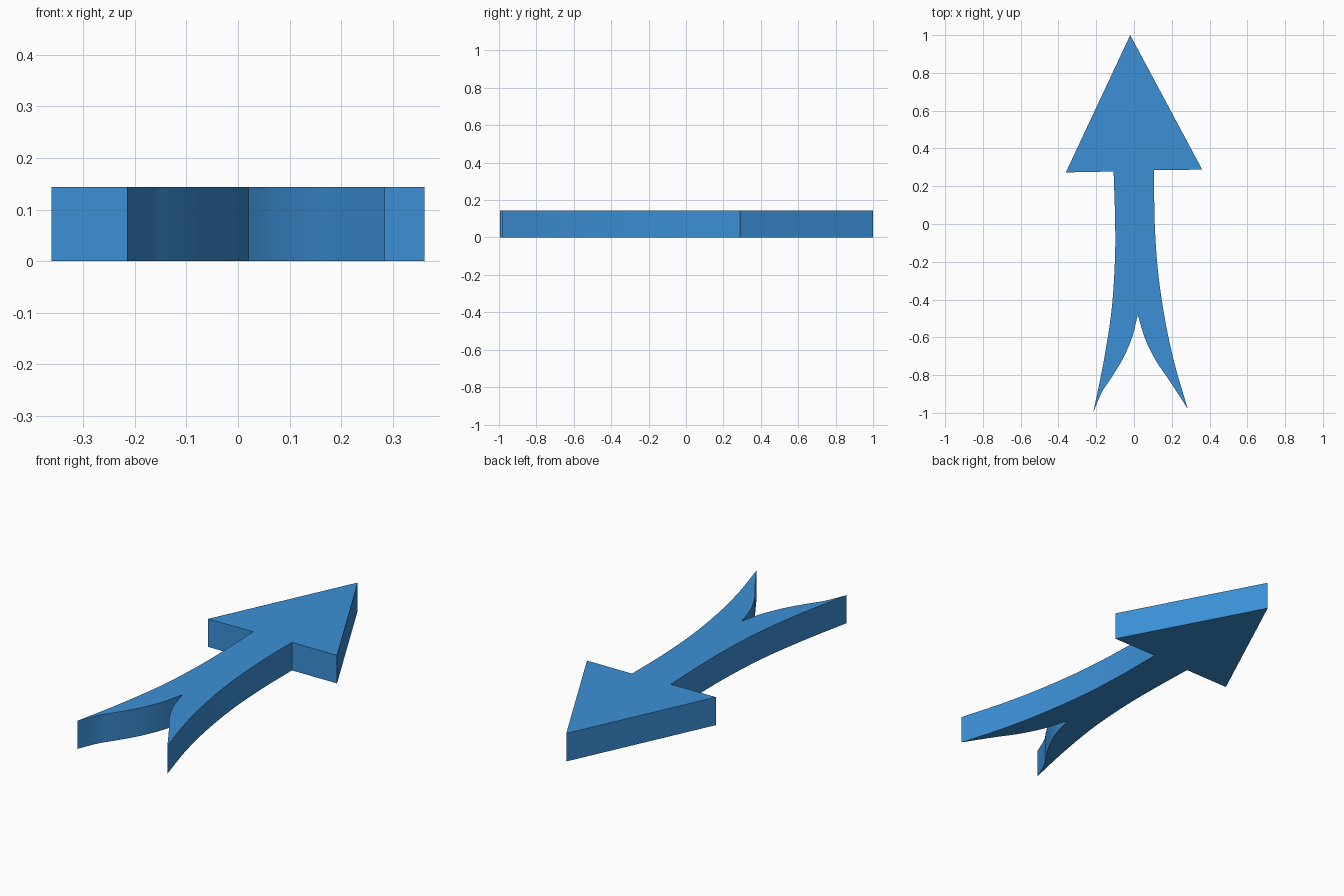
import bpy, bmesh, math
from mathutils import Vector

if "Cube" in bpy.data.objects:
    bpy.data.objects.remove(bpy.data.objects["Cube"])

HEIGHT = 0.144


def smooth_path(points, steps=5):
    """Catmull-Rom curve through the points, last point left out."""
    p = [Vector(q) for q in points]
    p = [2 * p[0] - p[1]] + p + [2 * p[-1] - p[-2]]
    out = []
    for a, b, c, d in zip(p, p[1:], p[2:], p[3:]):
        for i in range(steps):
            t = i / steps
            out.append(0.5 * (2 * b + (c - a) * t + (2 * a - 5 * b + 4 * c - d) * t * t
                              + (3 * b - a - 3 * c + d) * t ** 3))
    return out


# Flared shaft sides and the swallow-tail notch between the two tail tips
right_tip, left_tip, fork = (0.285, -0.98), (-0.215, -0.995), (0.02, -0.48)
right_side = [(0.107, 0.285), (0.109, 0.02), (0.126, -0.24), (0.163, -0.5),
              (0.215, -0.74), right_tip]
right_notch = [right_tip, (0.195, -0.84), (0.12, -0.73), (0.06, -0.61), fork]
left_notch = [fork, (-0.01, -0.6), (-0.06, -0.715), (-0.127, -0.825), (-0.17, -0.89), left_tip]
left_side = [left_tip, (-0.16, -0.725), (-0.118, -0.45), (-0.101, -0.19),
             (-0.1, 0.02), (-0.108, 0.278)]

# Arrow head corners, then clockwise round the shaft
outline = [Vector((-0.361, 0.273)), Vector((-0.02, 1.0)), Vector((0.361, 0.288))]
for side in (right_side, right_notch, left_notch, left_side):
    outline += smooth_path(side)
outline.append(Vector(left_side[-1]))

# Extrude the outline into a flat plate
bm = bmesh.new()
face = bm.faces.new([bm.verts.new((v.x, v.y, 0)) for v in outline])
top = bmesh.ops.extrude_face_region(bm, geom=[face], use_keep_orig=True)["geom"]
bmesh.ops.translate(bm, vec=(0, 0, HEIGHT),
                    verts=[g for g in top if isinstance(g, bmesh.types.BMVert)])
bmesh.ops.recalc_face_normals(bm, faces=bm.faces[:])
mesh = bpy.data.meshes.new("forked_arrow")
bm.to_mesh(mesh)
bm.free()
arrow = bpy.data.objects.new("forked_arrow", mesh)
bpy.context.collection.objects.link(arrow)

# Blue finish, smooth curved walls with sharp rims
blue = bpy.data.materials.new("blue")
blue.diffuse_color = (0.045, 0.28, 0.68, 1)
blue.use_nodes = True
blue.node_tree.nodes["Principled BSDF"].inputs["Base Color"].default_value = blue.diffuse_color
mesh.materials.append(blue)
bpy.context.view_layer.objects.active = arrow
arrow.select_set(True)
bpy.ops.object.shade_smooth_by_angle(angle=math.radians(30))
